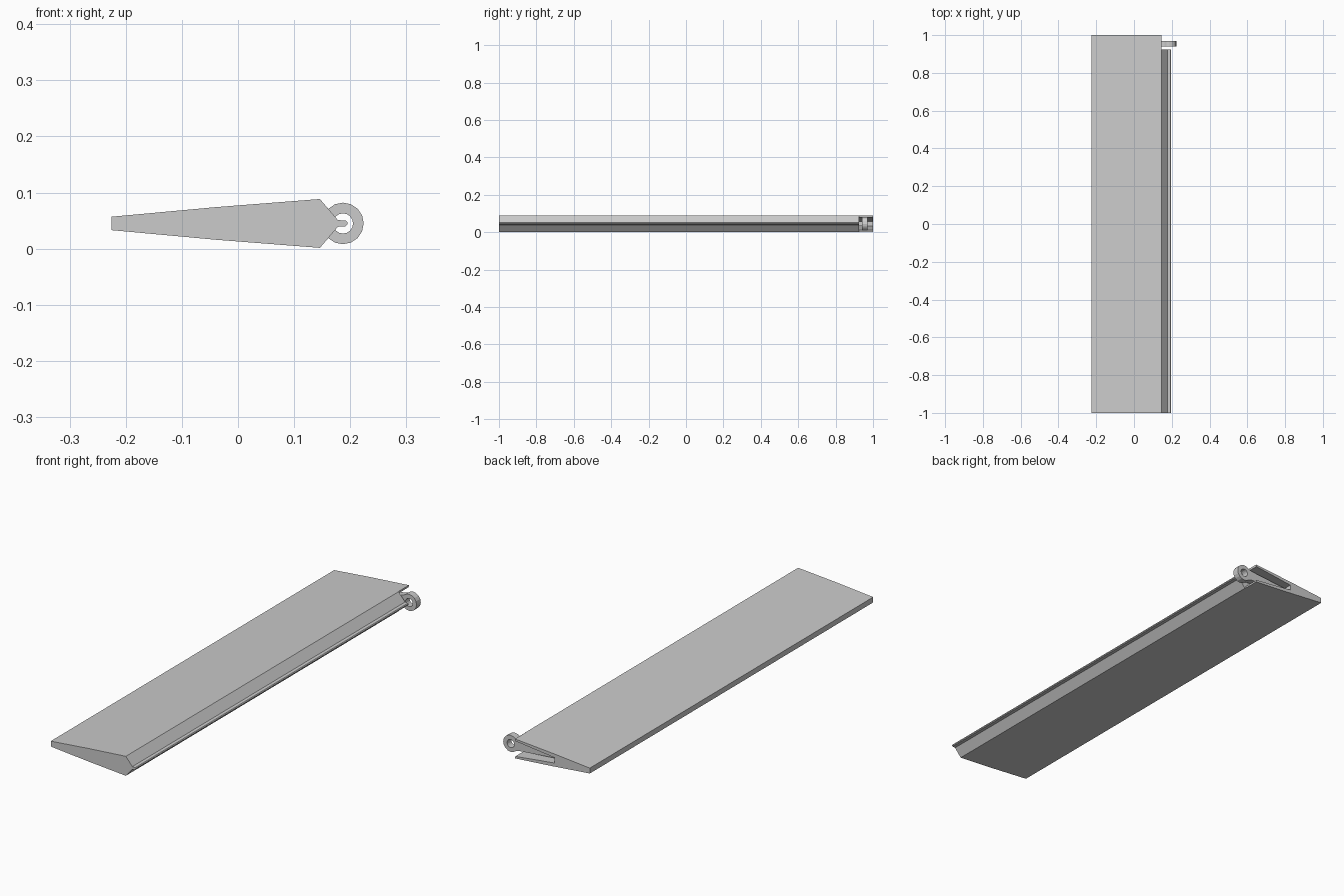
import bpy, bmesh, math

if "Cube" in bpy.data.objects:
    bpy.data.objects.remove(bpy.data.objects["Cube"])

ZC = 0.045  # height of the chord line


def prism(name, pts, y0, y1):
    """Extrude an x/z profile (z relative to the chord line) along y."""
    bm = bmesh.new()
    f = bm.faces.new([bm.verts.new((x, y0, z + ZC)) for x, z in pts])
    ext = bmesh.ops.extrude_face_region(bm, geom=[f])["geom"]
    bmesh.ops.translate(bm, vec=(0, y1 - y0, 0),
                        verts=[v for v in ext if isinstance(v, bmesh.types.BMVert)])
    bmesh.ops.recalc_face_normals(bm, faces=bm.faces)
    me = bpy.data.meshes.new(name)
    bm.to_mesh(me)
    bm.free()
    ob = bpy.data.objects.new(name, me)
    bpy.context.collection.objects.link(ob)
    return ob


def mirrored(upper):
    """Close an upper outline with its reflection below the chord line."""
    return upper + [(x, -z) for x, z in reversed(upper)]


def cut(target, cutter):
    mod = target.modifiers.new("cut", 'BOOLEAN')
    mod.operation = 'DIFFERENCE'
    mod.solver = 'EXACT'
    mod.object = cutter
    bpy.context.view_layer.objects.active = target
    bpy.ops.object.modifier_apply(modifier=mod.name)
    bpy.data.objects.remove(cutter)


# Flap body: tapered section, V nose and thin lip
body = prism("flap_body", mirrored([
    (-0.225, 0.012), (-0.04, 0.029), (0.146, 0.0435),
    (0.178, 0.006), (0.192, 0.005), (0.195, 0.002)]), -1, 1)

# Wedge pocket in the end, open through the nose
cut(body, prism("pocket_cutter", mirrored([
    (-0.05, 0.012), (0.143, 0.034), (0.147, 0.06), (0.22, 0.06)]), 0.925, 1.05))

# Hinge eye with its tapered arm reaching into the pocket
CX, R, N = 0.187, 0.037, 16
arc = [(CX + R * math.cos(a), R * math.sin(a))
       for a in [2 * math.pi * i / N for i in range(-6, 7)]]
eye = prism("hinge_arm", arc + [(0.145, 0.022), (-0.04, 0.006),
                                (-0.04, -0.006), (0.145, -0.022)], 0.94, 0.97)
hole = [(CX + 0.018 * math.cos(2 * math.pi * i / N),
         0.018 * math.sin(2 * math.pi * i / N)) for i in range(N)]
cut(eye, prism("eye_cutter", hole, 0.9, 1.05))

# Mount plate joining the arm to the pocket floor
prism("arm_mount", mirrored([(-0.03, 0.004), (0.12, 0.012)]), 0.924, 0.941)
